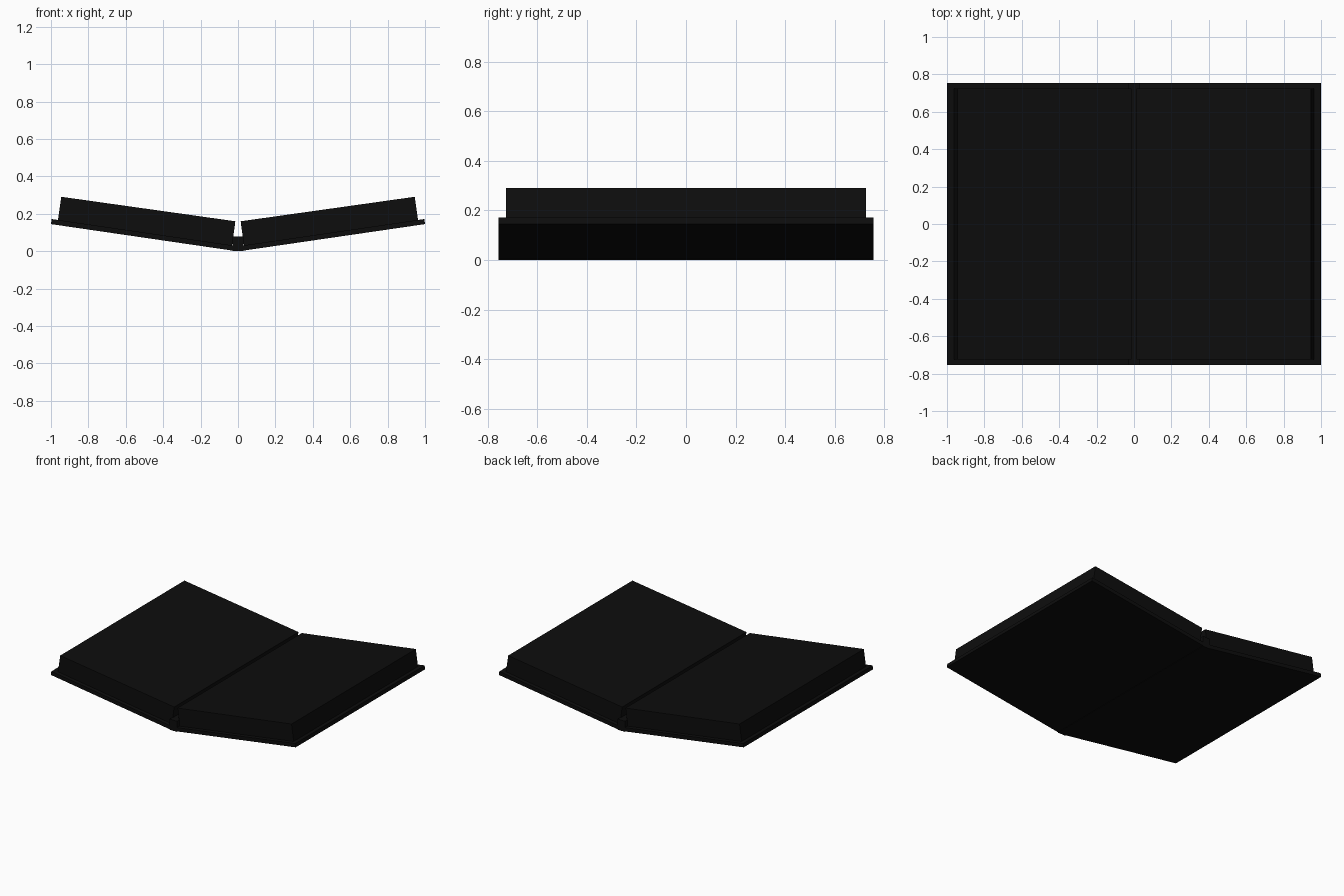
import bpy
import bmesh

cube = bpy.data.objects.get("Cube")
if cube:
    bpy.data.objects.remove(cube, do_unlink=True)

# One near-black colour for the whole book
black = bpy.data.materials.new("soft black")
black.use_nodes = True
colour = (0.004, 0.004, 0.004, 1)
black.diffuse_color = colour
black.node_tree.nodes["Principled BSDF"].inputs["Base Color"].default_value = colour


def extruded_profile(name, profile, half_depth, mirrored=False):
    """Extrude an x-z outline along y; optionally mirror it to the other side."""
    bm = bmesh.new()
    face = bm.faces.new([bm.verts.new((x, -half_depth, z)) for x, z in profile])
    sweep = bmesh.ops.extrude_face_region(bm, geom=[face])
    verts = [v for v in sweep["geom"] if isinstance(v, bmesh.types.BMVert)]
    bmesh.ops.translate(bm, verts=verts, vec=(0, 2 * half_depth, 0))
    bmesh.ops.recalc_face_normals(bm, faces=bm.faces)
    mesh = bpy.data.meshes.new(name)
    bm.to_mesh(mesh)
    bm.free()
    mesh.materials.append(black)
    obj = bpy.data.objects.new(name, mesh)
    bpy.context.collection.objects.link(obj)
    if mirrored:
        mirror = obj.modifiers.new("Other side", 'MIRROR')
        mirror.use_mirror_merge = False
    return obj


COVER_DEPTH = 0.755
PAGE_DEPTH = 0.725

# Tilted cover boards
extruded_profile("covers", [(0.02, 0.002), (1.0, 0.145), (0.996, 0.172), (0.016, 0.029)],
                 COVER_DEPTH, mirrored=True)

# Page blocks resting on the boards
extruded_profile("page_blocks", [(0.032, 0.03), (0.963, 0.165), (0.945, 0.291), (0.014, 0.16)],
                 PAGE_DEPTH, mirrored=True)

# Spine joining both halves
extruded_profile("spine", [(-0.03, 0), (0.03, 0), (0.03, 0.078), (-0.03, 0.078)], COVER_DEPTH)
